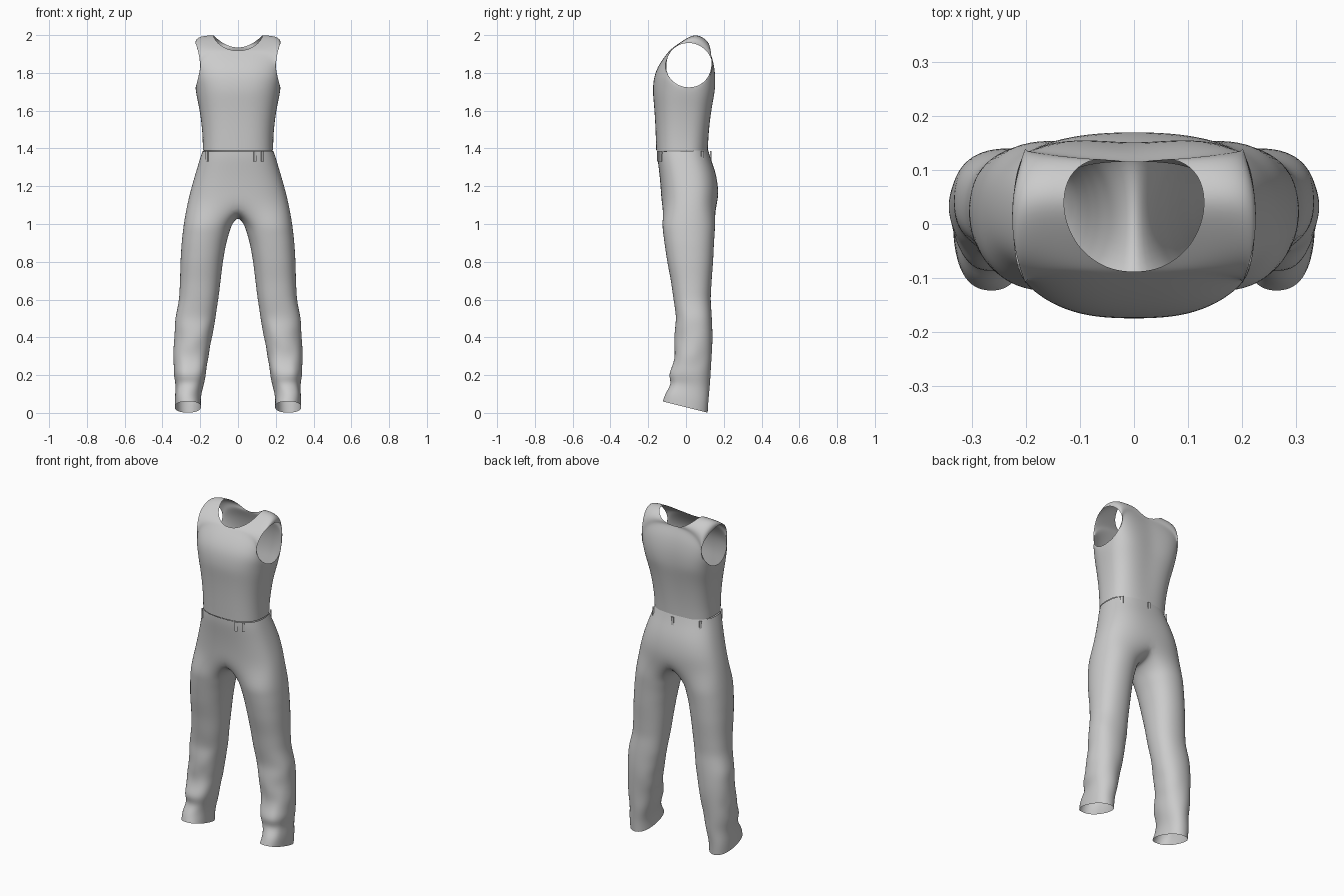
import bpy, bmesh
from math import sin, cos, pi, radians, copysign
from mathutils import Vector, noise

cube = bpy.data.objects.get("Cube")
if cube:
    bpy.data.objects.remove(cube)

cloth = bpy.data.materials.new("grey_cloth")
cloth.use_nodes = True
GREY = (0.6, 0.6, 0.6, 1)
cloth.diffuse_color = GREY
cloth.node_tree.nodes["Principled BSDF"].inputs["Base Color"].default_value = GREY


def power(v, n):
    return copysign(abs(v) ** (2 / n), v)


def finish(name, bm, smooth_levels=0, mirror=False):
    """Turn a bmesh into a smooth, optionally mirrored and subdivided object."""
    bmesh.ops.remove_doubles(bm, verts=bm.verts, dist=0.0005)
    bmesh.ops.recalc_face_normals(bm, faces=bm.faces)
    mesh = bpy.data.meshes.new(name)
    bm.to_mesh(mesh)
    bm.free()
    mesh.materials.append(cloth)
    obj = bpy.data.objects.new(name, mesh)
    bpy.context.collection.objects.link(obj)
    if mirror:
        mod = obj.modifiers.new("mirror", "MIRROR")
        mod.merge_threshold = 0.002
    if smooth_levels:
        mod = obj.modifiers.new("smooth", "SUBSURF")
        mod.levels = mod.render_levels = smooth_levels
        mesh.polygons.foreach_set("use_smooth", [True] * len(mesh.polygons))
    return obj


def bridge(bm, a, b, closed=False):
    for i in range(len(a) if closed else len(a) - 1):
        j = (i + 1) % len(a)
        bm.faces.new((a[i], a[j], b[j], b[i]))


# Tank top: one strip from the front hem, over the shoulder, to the back hem.
# Each row runs from the centre or neck edge to the side seam or armhole edge.
def armhole(deg):
    a = radians(deg)
    return (0.2 + 0.027 * cos(a) ** 2, 0.015 - 0.127 * sin(a), 1.84 - 0.122 * cos(a))


# z, half width, front y, back y, seam y
body = [(1.39, 0.187, -0.158, 0.116, -0.01), (1.45, 0.187, -0.16, 0.118, -0.01),
        (1.53, 0.193, -0.163, 0.124, -0.005), (1.61, 0.205, -0.168, 0.134, 0.0),
        (1.67, 0.218, -0.174, 0.144, 0.01)]
# armhole angle, neck or centre point
upper = [(0, 0, -0.177, 1.72), (30, 0, -0.167, 1.8), (60, 0, -0.13, 1.865),
         (80, 0, -0.09, 1.915), (100, 0.05, -0.084, 1.922), (130, 0.1, -0.05, 1.948),
         (155, 0.126, 0, 1.982), (180, 0.132, 0.045, 2.004), (205, 0.122, 0.09, 1.99),
         (235, 0.085, 0.121, 1.96), (260, 0.045, 0.119, 1.94), (280, 0, 0.112, 1.932),
         (300, 0, 0.135, 1.88), (330, 0, 0.15, 1.8), (360, 0, 0.15, 1.72)]
rows = [((0, f, z), (w, m, z), 0) for z, w, f, b, m in body]
rows += [((x, y, z), armhole(d), max(0, (d - 200) / 160)) for d, x, y, z in upper]
rows += [((0, b, z), (w, m, z), (z - 1.39) / 0.4) for z, w, f, b, m in reversed(body)]

bm = bmesh.new()
previous = None
COLUMNS = 9
for inner, outer, bulge in rows:
    row = []
    for i in range(COLUMNS + 1):
        a = pi / 2 * i / COLUMNS
        s, c = power(sin(a), 2.6), power(max(cos(a), 0), 2.6)
        if i == COLUMNS:
            s, c = 1, 0
        x = inner[0] + (outer[0] - inner[0]) * s
        y = outer[1] + (inner[1] - outer[1]) * c + 0.018 * bulge * sin(2 * a)
        z = outer[2] + (inner[2] - outer[2]) * c
        row.append(bm.verts.new((x, y, z)))
    if previous:
        bridge(bm, previous, row)
    previous = row
finish("tank_top", bm, 2, True)

# Trousers: half rings round the hips, then full rings down one leg, mirrored.
# z, half width, front y, back y
hips = [(1.385, 0.19, -0.153, 0.118), (1.345, 0.203, -0.152, 0.132),
        (1.27, 0.226, -0.142, 0.16), (1.18, 0.252, -0.134, 0.174),
        (1.1, 0.272, -0.131, 0.168)]
# z, inner x, outer x, front y, back y
leg = [(1.0, 0.03, 0.29, -0.13, 0.158), (0.9, 0.06, 0.301, -0.117, 0.151),
       (0.8, 0.078, 0.307, -0.102, 0.146), (0.7, 0.09, 0.309, -0.082, 0.138),
       (0.6, 0.102, 0.314, -0.068, 0.132), (0.5, 0.117, 0.335, -0.053, 0.14),
       (0.4, 0.134, 0.342, -0.06, 0.142), (0.3, 0.15, 0.34, -0.065, 0.138),
       (0.2, 0.17, 0.342, -0.088, 0.132), (0.15, 0.182, 0.33, -0.075, 0.127),
       (0.09, 0.197, 0.338, -0.108, 0.122), (0.03, 0.195, 0.337, -0.127, 0.117)]
HALF = 12


def hip_point(a, w, front, back):
    mid = (front + back) / 2
    return w * power(max(cos(a), 0), 2.5), mid + (back - front) / 2 * power(sin(a), 2.5)


bm = bmesh.new()
previous = None
for z, w, front, back in hips:
    row = []
    for i in range(HALF + 1):
        x, y = hip_point(-pi / 2 + pi * i / HALF, w, front, back)
        rise = 0.07 * max(0, y) if z > 1.38 else 0
        row.append(bm.verts.new((0 if i in (0, HALF) else x, y, z + rise)))
    if previous:
        bridge(bm, previous, row)
    previous = row

# Crotch seam closes the last half ring into the top of the leg
seam = [(0, 0.105, 1.055), (0, 0.02, 1.035), (0, -0.07, 1.05)]
previous = previous + [bm.verts.new(p) for p in seam]

# Insert in-between rings so the cloth can fold
fine = [leg[0]]
for a, b in zip(leg, leg[1:]):
    steps = 2 if a[0] - b[0] > 0.07 else 1
    fine += [[p + (q - p) * k / steps for p, q in zip(a, b)] for k in range(1, steps + 1)]

COUNT = HALF + 4
for z, x0, x1, front, back in fine:
    row = []
    loose = min(1, max(0, (0.62 - z) / 0.3)) if z > 0.05 else 0.2
    for i in range(COUNT):
        a = radians(-135) + 2 * pi * i / COUNT
        fold = noise.noise(Vector((cos(a) * 1.6, sin(a) * 1.6, z * 14)))
        r = 1 + loose * fold * (0.16 if sin(a) < 0.3 else 0.05)
        x = (x0 + x1) / 2 + (x1 - x0) / 2 * r * power(cos(a), 2.25)
        y = (front + back) / 2 + (back - front) / 2 * r * power(sin(a), 2.25)
        tilt = -0.25 * y * max(0, 1 - z / 0.2) / 0.85
        row.append(bm.verts.new((x, y, z + tilt)))
    bridge(bm, previous, row, True)
    previous = row
finish("trousers", bm, 2, True)


# Belt loops: thin straps standing on the waistband
def belt_loop(name, degrees):
    a = radians(degrees)
    x, y = hip_point(a if abs(degrees) <= 90 else pi - a, 0.198, -0.156, 0.13)
    if abs(degrees) > 90:
        x = -x
    bm = bmesh.new()
    bmesh.ops.create_cube(bm, size=1)
    turn = Vector((x, y * 1.3, 0)).to_track_quat("Y", "Z").to_matrix().to_4x4()
    bmesh.ops.scale(bm, vec=(0.016, 0.008, 0.055), verts=bm.verts)
    bmesh.ops.transform(bm, matrix=turn, verts=bm.verts)
    bmesh.ops.translate(bm, vec=(x, y, 1.358), verts=bm.verts)
    finish(name, bm)


for name, degrees in (("front_loop_inner", -68), ("front_loop_outer", -54),
                      ("right_front_loop", -142), ("back_loop", 90),
                      ("left_back_loop", 40), ("right_back_loop", 140)):
    belt_loop(name, degrees)
